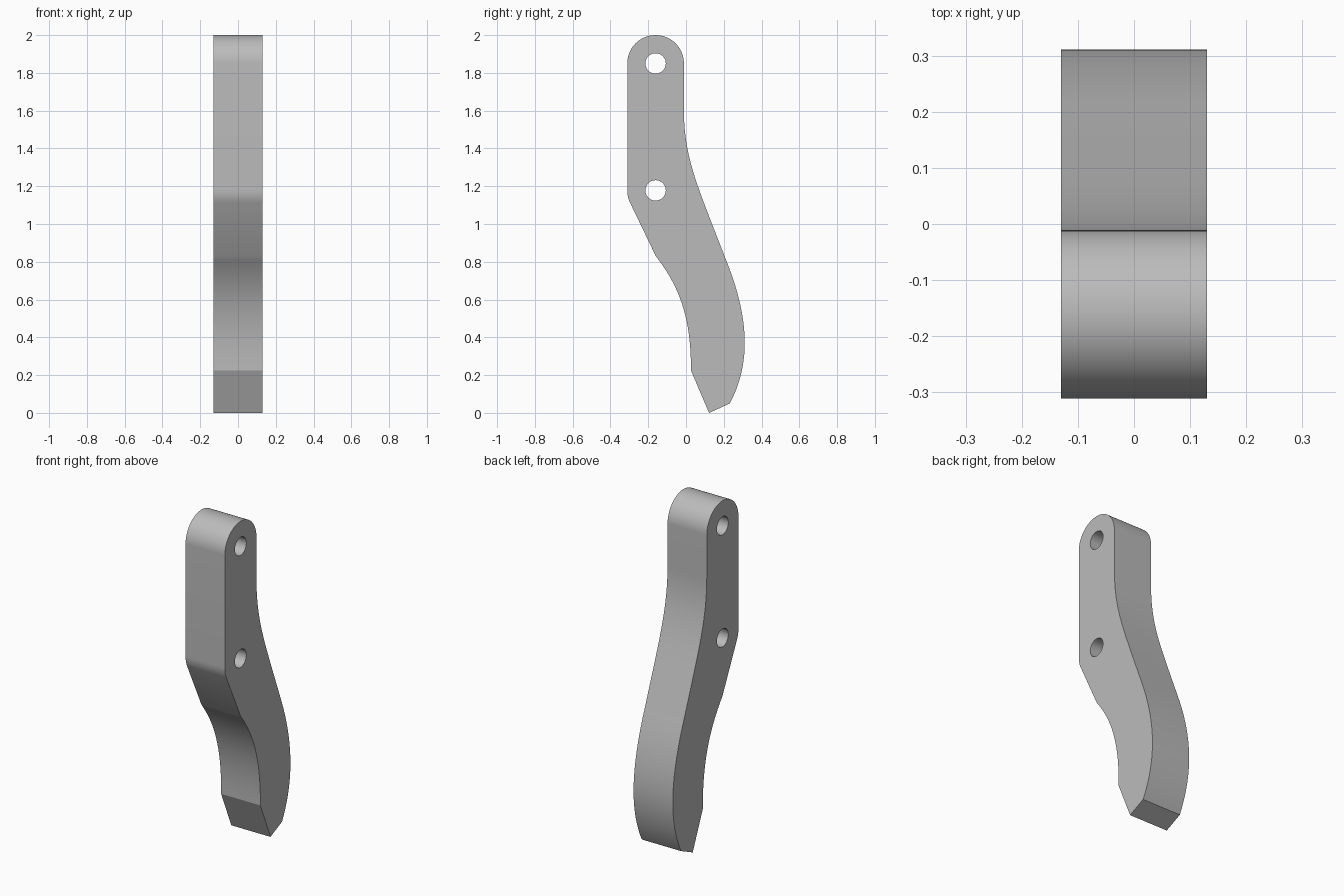
import bpy
import math
from mathutils import Matrix, Vector
from mathutils.geometry import interpolate_bezier

if "Cube" in bpy.data.objects:
    bpy.data.objects.remove(bpy.data.objects["Cube"])

HALF_WIDTH = 0.13
UPPER, LOWER = (-0.161, 1.85), (-0.161, 1.178)  # pivot hole centres (y, z)
END_RADIUS, HOLE_RADIUS = 0.15, 0.054


def arc(centre, radius, start, end, steps):
    """Points along an arc, angles in degrees."""
    angles = [math.radians(start + (end - start) * i / steps) for i in range(steps + 1)]
    return [(centre[0] + radius * math.cos(a), centre[1] + radius * math.sin(a)) for a in angles]


def bend(*points, steps=20):
    """Points along a cubic curve."""
    corners = [Vector((y, z, 0)) for y, z in points]
    return [(p.x, p.y) for p in interpolate_bezier(*corners, steps)]


# Side outline, running anticlockwise from the toe
outline = [(0.122, 0)]
outline += bend((0.232, 0.05), (0.285, 0.15), (0.311, 0.26), (0.311, 0.37))
outline += bend((0.311, 0.37), (0.311, 0.51), (0.272, 0.66), (0.216, 0.80))[1:]
outline += bend((0.13, 1.02), (0.05, 1.23), (-0.011, 1.38), (-0.011, 1.6))
outline += arc(UPPER, END_RADIUS, 0, 180, 40)
outline += arc(LOWER, END_RADIUS, 180, 205, 8)
outline += bend((-0.16, 0.83), (-0.06, 0.70), (0.03, 0.54), (0.026, 0.225))

# Filled outline with two holes, extruded across the width
curve = bpy.data.curves.new("lever_profile", "CURVE")
curve.dimensions = "2D"
curve.fill_mode = "BOTH"
curve.extrude = HALF_WIDTH
for loop in (outline, arc(UPPER, HOLE_RADIUS, 0, 350, 35), arc(LOWER, HOLE_RADIUS, 0, 350, 35)):
    spline = curve.splines.new("POLY")
    spline.points.add(len(loop) - 1)
    for point, (y, z) in zip(spline.points, loop):
        point.co = (y, z, 0, 1)
    spline.use_cyclic_u = True

lever = bpy.data.objects.new("curved_lever", curve)
bpy.context.collection.objects.link(lever)
bpy.ops.object.select_all(action="DESELECT")
lever.select_set(True)
bpy.context.view_layer.objects.active = lever
bpy.ops.object.convert(target="MESH")
lever = bpy.context.object
lever.name = "curved_lever"

# Stand the profile upright: local x, y, z become world y, z, x
lever.data.transform(Matrix(((0, 0, 1, 0), (1, 0, 0, 0), (0, 1, 0, 0), (0, 0, 0, 1))))

# Weld the rims and keep the side edges crisp
bpy.ops.object.mode_set(mode="EDIT")
bpy.ops.mesh.select_all(action="SELECT")
bpy.ops.mesh.remove_doubles(threshold=0.0001)
bpy.ops.mesh.normals_make_consistent(inside=False)
bpy.ops.object.mode_set(mode="OBJECT")
bpy.ops.object.shade_smooth_by_angle(angle=math.radians(20))

# Plain grey metal
grey = bpy.data.materials.new("plain_grey")
grey.use_nodes = True
colour = (0.5, 0.5, 0.5, 1)
grey.diffuse_color = colour
grey.node_tree.nodes["Principled BSDF"].inputs["Base Color"].default_value = colour
lever.data.materials.clear()
lever.data.materials.append(grey)
